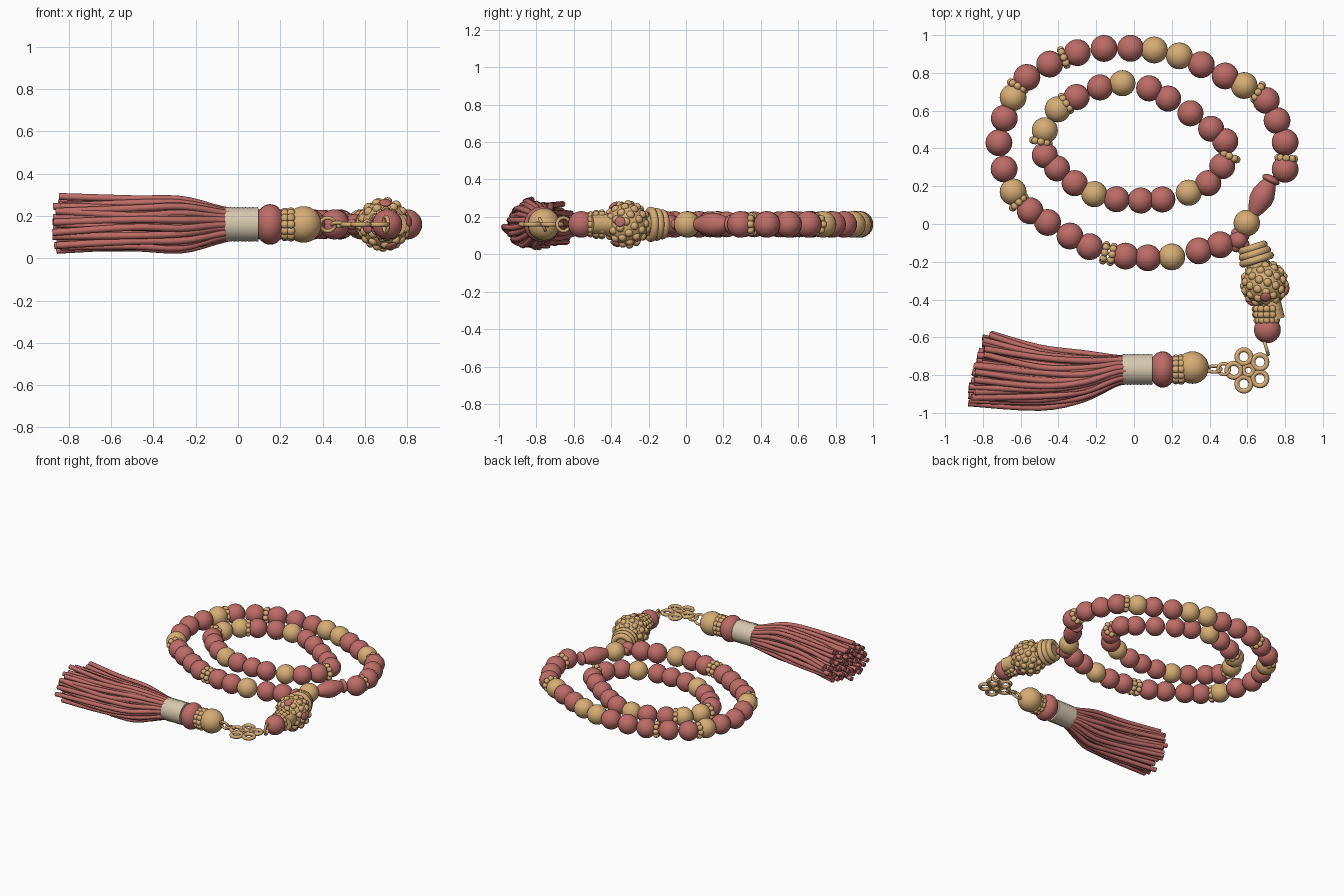
import bpy, bmesh, math, random
from mathutils import Vector, Matrix

random.seed(4)
if "Cube" in bpy.data.objects:
    bpy.data.objects.remove(bpy.data.objects["Cube"])
Z = 0.16  # height of the string's centre line


def material(name, rgb):
    m = bpy.data.materials.new(name)
    m.use_nodes = True
    m.diffuse_color = (*rgb, 1)
    m.node_tree.nodes["Principled BSDF"].inputs["Base Color"].default_value = (*rgb, 1)
    return m


RED = material("dusty red", (0.51, 0.15, 0.135))
GOLD = material("pale gold", (0.68, 0.42, 0.18))
CREAM = material("cream thread", (0.68, 0.58, 0.43))


def aim(loc, axis):
    """Matrix that puts local z along the axis at a location."""
    return Matrix.Translation(loc) @ Vector(axis).to_track_quat('Z', 'Y').to_matrix().to_4x4()


def finish(name, bm, mat, matrix=Matrix()):
    mesh = bpy.data.meshes.new(name)
    bmesh.ops.recalc_face_normals(bm, faces=bm.faces)
    bm.to_mesh(mesh)
    bm.free()
    mesh.shade_smooth()
    mesh.set_sharp_from_angle(angle=math.radians(50))
    mesh.materials.append(mat)
    ob = bpy.data.objects.new(name, mesh)
    ob.matrix_world = matrix
    bpy.context.collection.objects.link(ob)
    return ob


def balls(name, mat, centres, r, matrix=Matrix(), seg=12):
    bm = bmesh.new()
    for c in centres:
        bmesh.ops.create_uvsphere(bm, u_segments=seg, v_segments=seg * 2 // 3, radius=r,
                                  matrix=Matrix.Translation(c))
    return finish(name, bm, mat, matrix)


def bead(name, mat, loc, r, axis=(0, 0, 1), squash=1):
    m = aim(loc, axis) @ Matrix.Diagonal((1, 1, squash, 1))
    return balls(name, mat, [(0, 0, 0)], r, m, 24)


def circle(n, r, h=0):
    return [(r * math.cos(math.tau * i / n), r * math.sin(math.tau * i / n), h) for i in range(n)]


def ball_ring(name, loc, axis, ring=0.043, r=0.02, n=8, mat=GOLD):
    balls(name, mat, circle(n, ring), r, aim(loc, axis))


def lathe(name, mat, profile, loc, axis):
    """Spin (radius, height) points around an axis."""
    bm = bmesh.new()
    vs = [bm.verts.new((r, 0, h)) for r, h in profile]
    es = [bm.edges.new(p) for p in zip(vs, vs[1:])]
    bmesh.ops.spin(bm, geom=vs + es, cent=(0, 0, 0), axis=(0, 0, 1), angle=math.tau, steps=32)
    bmesh.ops.remove_doubles(bm, verts=bm.verts, dist=1e-4)
    return finish(name, bm, mat, aim(loc, axis))


def torus(name, mat, loc, axis, major, minor):
    prof = [(major + minor * math.cos(a), minor * math.sin(a))
            for a in (math.tau * i / 10 for i in range(11))]
    return lathe(name, mat, prof, loc, axis)


def spline(pts, i, t, closed=False):
    """Catmull-Rom point between knots i and i + 1."""
    n = len(pts)
    pick = (lambda k: pts[k % n]) if closed else (lambda k: pts[max(0, min(n - 1, k))])
    a, b, c, d = (Vector(pick(i + k)) for k in (-1, 0, 1, 2))
    return b + 0.5 * t * ((c - a) + t * ((2 * a - 5 * b + 4 * c - d) + t * (3 * (b - c) + d - a)))


def string_beads(name, knots, r, closed):
    """Each knot carries the beads up to the next: R red, G gold, s spacer, d double spacer."""
    pts = [(x, y, Z) for x, y, _ in knots]
    for i, (_, _, pattern) in enumerate(knots):
        count, k = sum(c in "RG" for c in pattern), 0
        for c in pattern:
            if c in "RG":
                bead(name + "_bead", RED if c == "R" else GOLD, spline(pts, i, k / count, closed), r)
                k += 1
                continue
            t = (k - 0.5) / count
            p = spline(pts, i, t, closed)
            axis = (spline(pts, i, t + 0.1, closed) - spline(pts, i, t - 0.1, closed)).normalized()
            for off in ((-0.02, 0.02) if c == "d" else (0,)):
                ball_ring(name + "_spacer", p + axis * off, axis)


# Outer and inner loops of beads
string_beads("outer", [
    (.456, -.11, "RR"), (.2, -.174, "GR"), (-.045, -.17, "Rd"), (-.235, -.12, "RRR"),
    (-.55, .07, "Rs"), (-.64, .17, "GR"), (-.715, .43, "RR"), (-.64, .67, "Gs"),
    (-.567, .776, "RRs"), (-.3, .907, "RR"), (-.018, .93, "RG"), (.24, .89, "GRR"),
    (.583, .733, "Gs"), (.7, .654, "RR"), (.8, .433, "Rs"), (.8, .29, "R")], 0.071, False)
string_beads("inner", [
    (-.472, .496, "Gs"), (-.472, .364, "RRR"), (-.21, .158, "GRR"), (.15, .13, "RG"),
    (.393, .216, "R"), (.467, .306, "Rs"), (.483, .438, "RRRR"), (.08, .718, "RG"),
    (-.18, .723, "RRs"), (-.404, .607, "G")], 0.069, True)

# Disc, barrel bead and gold bead that lead to the joint
lead = Vector((-.45, -.9, 0)).normalized()
bead("flat_disc", RED, (.725, .235, Z), 0.05, lead, 0.45)
lathe("barrel_bead", RED, [(0, -.1), (.03, -.1), (.045, -.07), (.062, -.02), (.062, .02),
                           (.045, .07), (.03, .1), (0, .1)], (.678, .143, Z), lead)
bead("lead_gold_bead", GOLD, (.597, .005, Z), 0.07)

# Joint where both ends of the string meet
main = Vector((.3, -.95, 0)).normalized()
bead("joint_core", RED, (.553, -.085, Z), 0.05)
ball_ring("joint_knobs", (.553, -.085, Z), (0, 0, 1), 0.04, 0.027, 5, RED)

# Large ornate bead with stepped collars
centre = Vector((.69, -.317, Z))
for d, r in ((-.2, .06), (-.168, .068), (-.135, .074)):
    torus("upper_collar", GOLD, centre + main * d, main, r, 0.021)
lathe("collar_core", GOLD, [(0, -.21), (.055, -.21), (.065, 0), (.05, .2), (0, .2)], centre, main)
bead("ornate_bead", GOLD, centre, 0.116, main)
bumps = []
for i in range(64):
    h = 1 - (2 * i + 1) / 64
    s, a = math.sqrt(1 - h * h), i * 2.39996
    bumps.append((0.108 * s * math.cos(a), 0.108 * s * math.sin(a), 0.108 * h))
balls("ornate_bead_carving", GOLD, bumps, 0.023, aim(centre, main))
for x, y, _ in circle(4, 0.104):
    out = Matrix.Rotation(math.radians(8), 3, main) @ (aim((0, 0, 0), main).to_3x3() @ Vector((x, y, 0)))
    bead("inlaid_gem", RED, centre + out + main * 0.07, 0.028, out + main * 0.07, 0.4)
low = Vector((.703, -.45, Z))
for d, r in ((0, .06), (.03, .058), (.06, .05)):
    ball_ring("lower_collar", low + Vector((0, -d, 0)), (0, 1, 0), r, 0.02, 12)
bead("end_bead", RED, (.706, -.56, Z), 0.071)

# Wire links and the five-petal knot
torus("bead_link", GOLD, (.7, -.655, Z), (1, .3, 0), 0.036, 0.009)
knot = Vector((.605, -.775, Z))
for i, (x, y, _) in enumerate(circle(5, 0.076)):
    turn = Matrix.Rotation(math.radians(36), 3, 'Z') @ Vector((x, y, 0))
    torus("knot_petal", GOLD, knot + turn, (0, 0, 1), 0.037, 0.013)
torus("knot_middle", GOLD, knot, (0, 0, 1), 0.026, 0.012)
torus("flat_link", GOLD, (.475, -.768, Z), (0, .3, 1), 0.03, 0.009)
torus("upright_link", GOLD, (.425, -.768, Z), (0, 1, .5), 0.035, 0.009)

# Tassel head
ty = -.77
bead("tassel_gold_bead", GOLD, (.31, ty + .01, Z), 0.086)
for x, r in ((.25, .06), (.222, .058)):
    ball_ring("tassel_spacer", (x, ty, Z), (1, 0, 0), r, 0.021, 12)
bead("tassel_red_bead", RED, (.152, ty, Z), 0.096, (1, 0, 0), 0.75)
wraps = 9
thread = [(0.079 + 0.003 * (i % 2), -.08 + .16 * i / (2 * wraps)) for i in range(2 * wraps + 1)]
lathe("thread_binding", CREAM, [(0, -.08)] + thread + [(0, .08)], (.018, ty, Z), (1, 0, 0))

# Tassel strands: stations of x, centre y, half width y, half height z
stations = [(-.03, -.77, .062, .062), (-.1, -.775, .075, .08), (-.27, -.807, .122, .125),
            (-.5, -.81, .158, .122), (-.83, -.765, .2, .125)]
curve = bpy.data.curves.new("tassel_strands", 'CURVE')
curve.dimensions = '3D'
curve.bevel_depth = 0.0165
curve.bevel_resolution = 2
curve.use_fill_caps = True
total = 76
for i in range(total):
    rad, ang = math.sqrt((i + 0.5) / total), i * 2.39996
    path = []
    for k, (x, y, wy, wz) in enumerate(stations):
        wob = 0.016 * k / 4
        u, v = rad * math.cos(ang + .06 * k), rad * math.sin(ang + .06 * k)
        shift = (0.055 * u + random.uniform(-.02, .02)) if k == 4 else 0
        path.append((x + shift, y + wy * u + random.uniform(-wob, wob),
                     Z + wz * v + random.uniform(-wob, wob)))
    pts = [spline(path, s, t / 4) for s in range(4) for t in range(4)] + [Vector(path[-1])]
    line = curve.splines.new('POLY')
    line.points.add(len(pts) - 1)
    for p, q in zip(line.points, pts):
        p.co = (q.x, q.y, max(q.z, 0.0165), 1)
    line.use_smooth = True
curve.materials.append(RED)
strands = bpy.data.objects.new("tassel_strands", curve)
bpy.context.collection.objects.link(strands)
bpy.ops.object.select_all(action='DESELECT')
strands.select_set(True)
bpy.context.view_layer.objects.active = strands
bpy.ops.object.convert(target='MESH')
bpy.ops.object.shade_smooth_by_angle(angle=math.radians(50))
